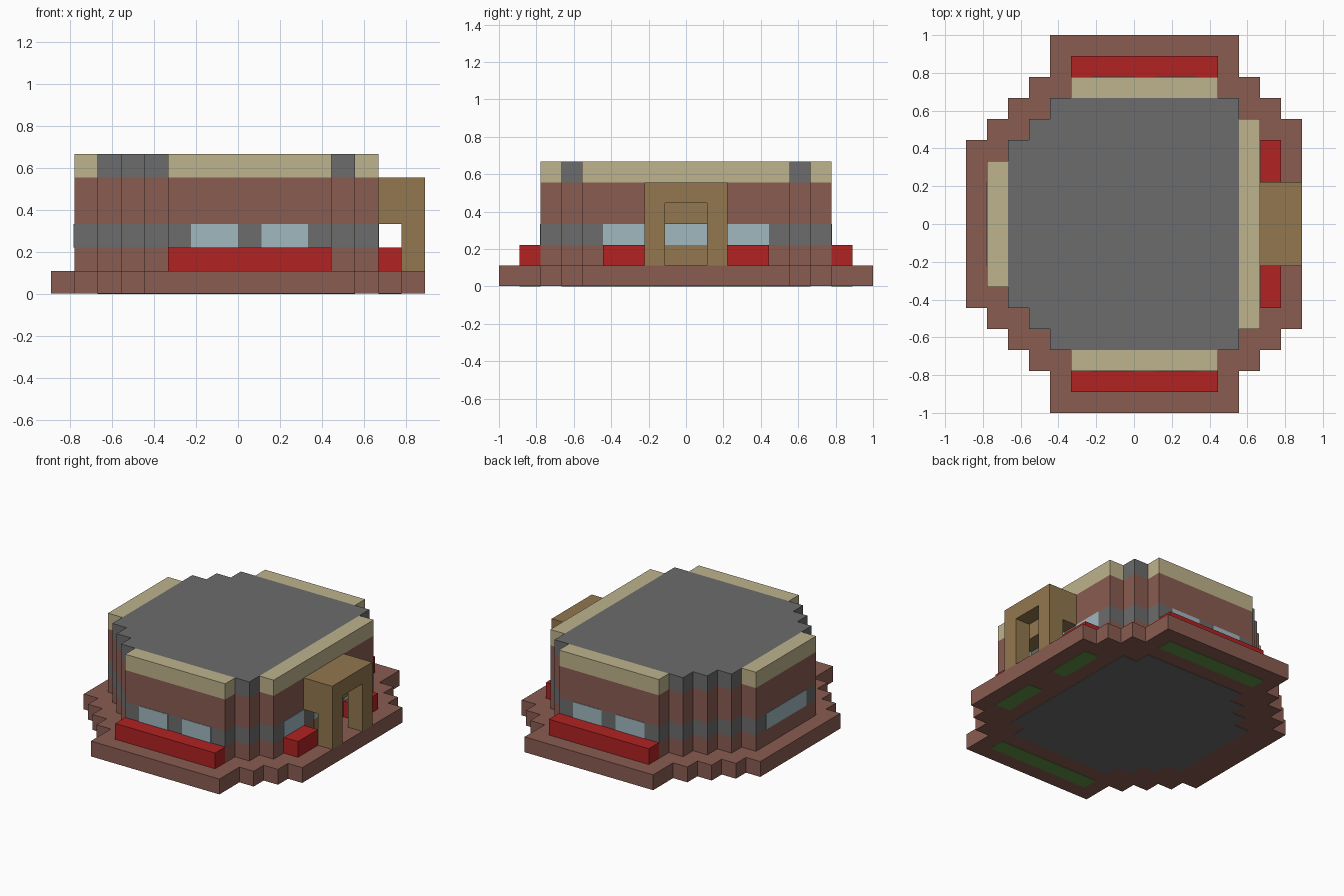
import bpy
import bmesh
from mathutils import Vector

cube = bpy.data.objects.get("Cube")
if cube:
    bpy.data.objects.remove(cube, do_unlink=True)

U = 1 / 9          # one building block
THIN = 0.03        # plate thickness in blocks


def material(name, r, g, b):
    rgba = [((c / 255 + 0.055) / 1.055) ** 2.4 for c in (r, g, b)] + [1]
    m = bpy.data.materials.new(name)
    m.use_nodes = True
    m.diffuse_color = rgba
    m.node_tree.nodes["Principled BSDF"].inputs["Base Color"].default_value = rgba
    return m


BRICK = material("brick brown", 137, 92, 81)
GREY = material("stone grey", 108, 108, 108)
SAND = material("sand trim", 190, 179, 140)
WOOD = material("wood brown", 146, 119, 78)
RED = material("flower red", 178, 34, 34)
GLASS = material("window blue", 160, 184, 192)
GRASS = material("grass green", 98, 146, 68)


def finish(name, bm, mats):
    bmesh.ops.recalc_face_normals(bm, faces=bm.faces)
    bmesh.ops.scale(bm, vec=Vector((U, U, U)), verts=bm.verts)
    mesh = bpy.data.meshes.new(name)
    bm.to_mesh(mesh)
    bm.free()
    for m in mats:
        mesh.materials.append(m)
    obj = bpy.data.objects.new(name, mesh)
    bpy.context.collection.objects.link(obj)
    return obj


def box(name, x, y, z, mat):
    bm = bmesh.new()
    bmesh.ops.create_cube(bm, size=1)
    for v in bm.verts:
        v.co = [r[0] if c < 0 else r[1] for c, r in zip(v.co, (x, y, z))]
    return finish(name, bm, [mat])


def stepped_outline(rows):
    """Closed outline from (y limit, x min, x max) rows, mirrored front to back."""
    right, left, y = [], [], 0
    for limit, x0, x1 in rows:
        right += [(x1, y), (x1, limit)]
        left += [(x0, y), (x0, limit)]
        y = limit
    def mirror(pts):
        return [(px, -py) for px, py in pts]
    loop = right + left[::-1] + mirror(left) + mirror(right)[::-1]
    out = []
    for p in loop:
        if not out or p != out[-1]:
            out.append(p)
    out = out[:-1] if out[0] == out[-1] else out
    # drop points in the middle of straight runs
    n = len(out)
    return [p for i, p in enumerate(out)
            if not any(out[i - 1][k] == p[k] == out[(i + 1) % n][k] for k in (0, 1))]


def stepped_slab(name, rows, heights, mats):
    """Stack of layers over a stepped outline, one material per layer."""
    bm = bmesh.new()
    outline = stepped_outline(rows)
    rings = [[bm.verts.new((x, y, z)) for x, y in outline] for z in heights]
    bm.faces.new(rings[0])
    bm.faces.new(rings[-1]).material_index = len(mats) - 1
    for layer, (low, high) in enumerate(zip(rings, rings[1:])):
        for i in range(len(outline)):
            f = bm.faces.new((low[i - 1], low[i], high[i], high[i - 1]))
            f.material_index = layer
    return finish(name, bm, mats)


# Main stepped masses
stepped_slab("base", [(4, -8, 8), (5, -7, 8), (6, -6, 7), (7, -5, 6), (9, -4, 5)],
             [THIN, 1], [BRICK])
stepped_slab("walls", [(3, -7, 6), (4, -6, 6), (5, -5, 6), (6, -4, 5), (7, -3, 4)],
             [1, 2, 3, 5], [BRICK, GREY, BRICK])
stepped_slab("roof", [(3, -6, 5), (4, -6, 5), (5, -5, 5), (6, -4, 5)],
             [5, 6], [GREY])
stepped_slab("floor_underside", [(3, -6, 5), (4, -5, 5), (5, -4, 5), (6, -3, 4)],
             [0, THIN], [GREY])

# Parapet trim on the two ends
box("left_trim", (5, 6), (-5, 5), (5, 6), SAND)
box("right_trim", (-7, -6), (-3, 3), (5, 6), SAND)

# Front and back: trim, flower bed, soil below and two windows
for side, s in (("front", -1), ("back", 1)):
    def span(a, b):
        return sorted((s * a, s * b))
    box(side + "_trim", (-3, 4), span(6, 7), (5, 6), SAND)
    box(side + "_flower_bed", (-3, 4), span(7, 8), (1, 2), RED)
    box(side + "_bed_soil", (-3, 4), span(7, 8), (0, THIN), GRASS)
    for i, x in enumerate((-2, 1)):
        box(f"{side}_window_{i + 1}", (x, x + 2), span(7, 7 + THIN), (2, 3), GLASS)
    # Entrance side: bed, soil and window on each side of the door
    box(side + "_entrance_bed", (6, 7), span(2, 4), (1, 2), RED)
    box(side + "_entrance_soil", (6, 7), span(1, 4), (0, THIN), GRASS)
    box(side + "_entrance_window", (6, 6 + THIN), span(2, 4), (2, 3), GLASS)

box("right_window", (-7 - THIN, -7), (-2, 2), (2, 3), GLASS)

# Entrance: door, canopy and arch
box("door", (6, 6 + THIN), (-1, 1), (1, 2), WOOD)
box("door_window", (6, 6 + THIN), (-1, 1), (2, 3), GLASS)
box("porch_canopy", (6, 7), (-2, 2), (3, 5), WOOD)

bm = bmesh.new()
arch = [(-2, 1), (-1, 1), (-1, 4), (1, 4), (1, 1), (2, 1), (2, 5), (-2, 5)]
face = bm.faces.new([bm.verts.new((7, y, z)) for y, z in arch])
new = bmesh.ops.extrude_face_region(bm, geom=[face], use_keep_orig=True)["geom"]
bmesh.ops.translate(bm, vec=Vector((1, 0, 0)),
                    verts=[g for g in new if isinstance(g, bmesh.types.BMVert)])
finish("porch_arch", bm, [WOOD])
